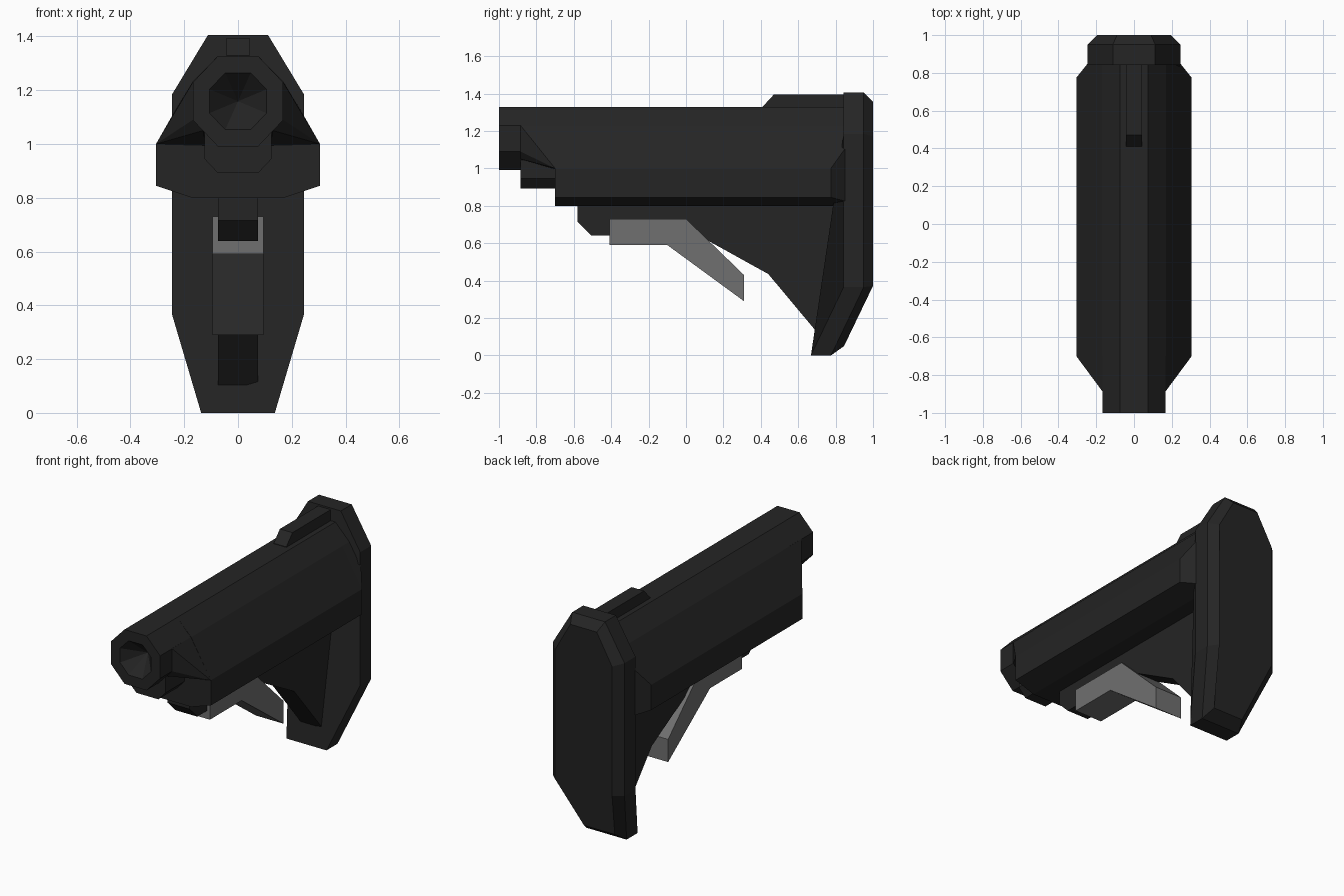
import bpy, bmesh

if "Cube" in bpy.data.objects:
    bpy.data.objects.remove(bpy.data.objects["Cube"])

def material(name, v):
    m = bpy.data.materials.new(name)
    m.diffuse_color = (v, v, v, 1)
    m.use_nodes = True
    m.node_tree.nodes["Principled BSDF"].inputs["Base Color"].default_value = m.diffuse_color
    return m

BLACK = material("matte black", 0.018)
GREY = material("lever grey", 0.16)

def finish(name, bm, mat):
    bmesh.ops.remove_doubles(bm, verts=bm.verts[:], dist=1e-5)
    bmesh.ops.recalc_face_normals(bm, faces=bm.faces[:])
    me = bpy.data.meshes.new(name)
    bm.to_mesh(me)
    bm.free()
    me.materials.append(mat)
    ob = bpy.data.objects.new(name, me)
    bpy.context.collection.objects.link(ob)
    return ob

def loft(name, rings, mat):
    """Skin a list of equal-length closed rings and cap both ends."""
    bm = bmesh.new()
    vs = [[bm.verts.new(p) for p in r] for r in rings]
    n = len(vs[0])
    for a, b in zip(vs, vs[1:]):
        for i in range(n):
            j = (i + 1) % n
            bm.faces.new((a[i], a[j], b[j], b[i]))
    for cap in (vs[0], vs[-1]):
        if (cap[0].co - cap[2].co).length > 1e-4:
            bm.faces.new(cap)
    return finish(name, bm, mat)

def side_prism(name, profile, half, mat):
    """Extrude a (y, z) profile across x."""
    return loft(name, [[(x, y, z) for y, z in profile] for x in (-half, half)], mat)

def sym(half):
    """Mirror a right-hand list of (x, y, z), top to bottom, into a closed ring."""
    return half + [(-x, y, z) for x, y, z in reversed(half)]

def section(pts, y):
    return sym([(x, y, z) for x, z in pts])

# Main housing, with the chamfered rear end
main = [(.075, 1.327), (.17, 1.23), (.305, 1.0), (.305, .845), (.17, .80)]
rear = [(.075, 1.327), (.17, 1.23), (.245, 1.105), (.245, .825), (.17, .80)]
loft("housing", [section(main, -.70), section(main, .775), section(rear, .85)], BLACK)

# Octagonal tube with a conical recess in its mouth
C = 1.159
octagon = [(.075, .168), (.168, .07), (.168, -.07), (.075, -.168)]
def tube_ring(y, s):
    return section([(x * s, C + z * s) for x, z in octagon], y)
loft("tube", [tube_ring(-.65, 1), tube_ring(-1, 1), tube_ring(-1, .63),
              tube_ring(-.88, 0)], BLACK)

# Small lower tube under the main one
lower = [(.125, 1.1), (.125, .945), (.075, .892)]
loft("lower_tube", [section(lower, -.885), section(lower, -.65)], BLACK)

# Tapered shoulders joining the tube to the housing
for s, side in ((1, "right"), (-1, "left")):
    bm = bmesh.new()
    for x, y, z in [(.168, -.885, 1.23), (.168, -.885, 1.09), (.13, -.885, 1.05),
                    (.305, -.70, 1.0), (.168, -.70, 1.23), (.12, -.70, .995),
                    (.10, -.885, 1.2), (.10, -.70, 1.2)]:
        bm.verts.new((s * x, y, z))
    bmesh.ops.convex_hull(bm, input=bm.verts[:])
    finish("shoulder_" + side, bm, BLACK)

# Top rib
side_prism("top_rib", [(.41, 1.31), (.41, 1.33), (.47, 1.395), (.87, 1.395), (.87, 1.31)],
           .043, BLACK)

# Web between housing and butt pad
side_prism("web", [(-.58, .83), (-.58, .715), (-.505, .64), (.07, .64), (.44, .435),
                   (.72, .10), (.76, .10), (.88, .37), (.88, .83)], .075, BLACK)

# Butt pad with bevelled back and raked toe
front = [(.112, .843, 1.405), (.245, .843, 1.185), (.245, .843, .365), (.137, .668, 0)]
mid = [(x, y + .107, z) for x, y, z in front]
back = [(.09, 1.0, 1.355), (.195, 1.0, 1.17), (.195, 1.0, .372), (.105, .845, .05)]
loft("butt_pad", [sym(front), sym(mid), sym(back)], BLACK)

# Release lever
side_prism("release_lever", [(-.41, .73), (0, .73), (.31, .43), (.31, .29),
                             (-.10, .59), (-.41, .59)], .095, GREY)
